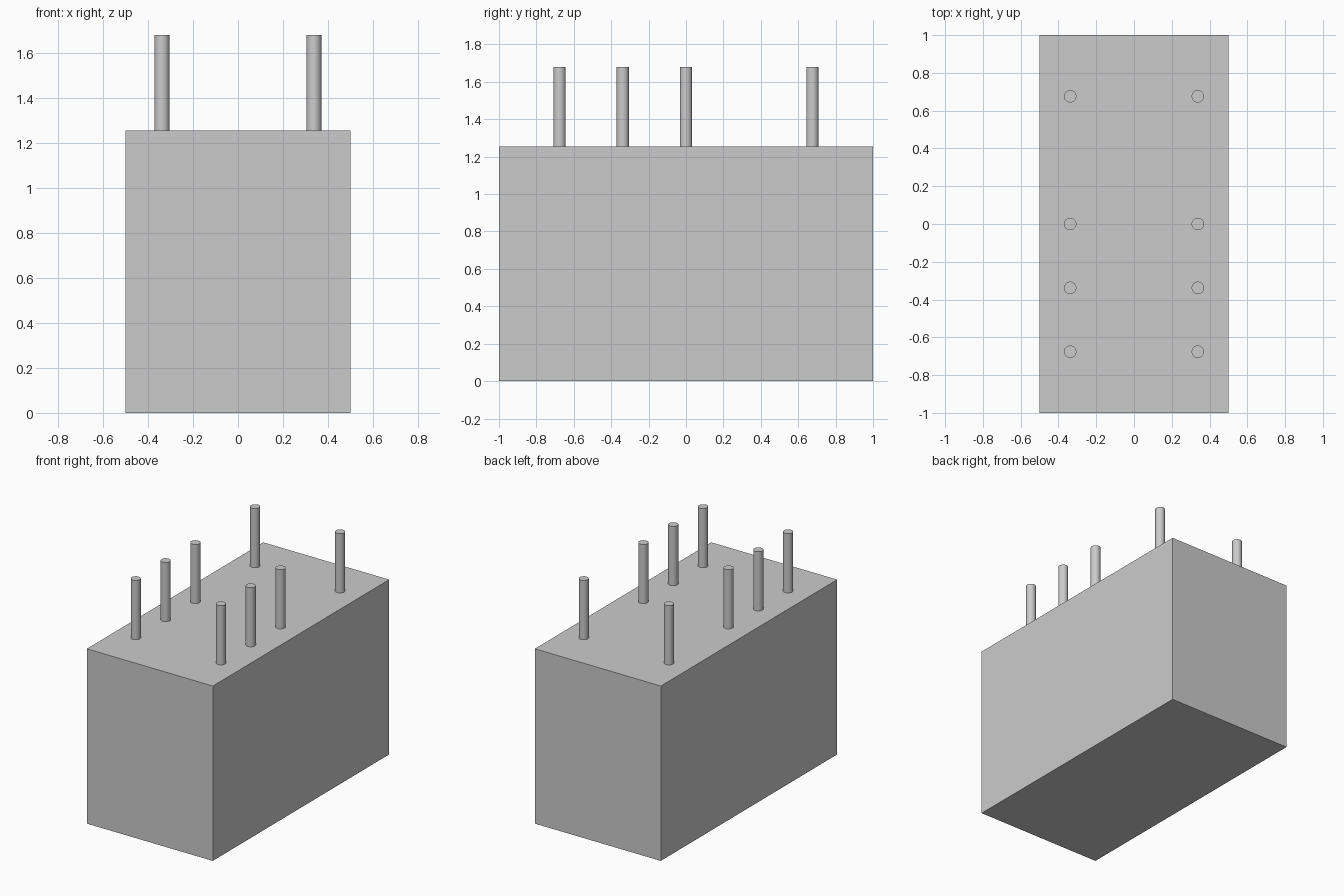
import bpy, math

cube = bpy.data.objects.get("Cube")
if cube:
    bpy.data.objects.remove(cube, do_unlink=True)

# Single grey material
grey = bpy.data.materials.new("light grey")
grey.use_nodes = True
colour = (0.6, 0.6, 0.6, 1.0)
grey.diffuse_color = colour
grey.node_tree.nodes["Principled BSDF"].inputs["Base Color"].default_value = colour

BODY_HEIGHT = 1.255
PIN_TOP = 1.68
PIN_RADIUS = 0.033
PITCH = 0.338

# Rectangular housing
bpy.ops.mesh.primitive_cube_add(size=1, location=(0, 0, BODY_HEIGHT / 2))
body = bpy.context.object
body.name = "housing"
body.scale = (1, 2, BODY_HEIGHT)
bpy.ops.object.transform_apply(location=False, rotation=False, scale=True)
body.data.materials.append(grey)


def add_pin(name, x, y):
    """Round contact pin standing on the housing."""
    height = PIN_TOP - BODY_HEIGHT
    bpy.ops.mesh.primitive_cylinder_add(
        vertices=32, radius=PIN_RADIUS, depth=height,
        location=(x, y, BODY_HEIGHT + height / 2))
    pin = bpy.context.object
    pin.name = name
    pin.data.materials.append(grey)
    bpy.ops.object.shade_smooth_by_angle(angle=math.radians(30))


# Two mirrored rows of four pins, with one position left empty
for side, sign in (("left", 1), ("right", -1)):
    for number, step in enumerate((-2, -1, 0, 2), 1):
        add_pin(f"{side}_pin_{number}", sign * PITCH, step * PITCH)
